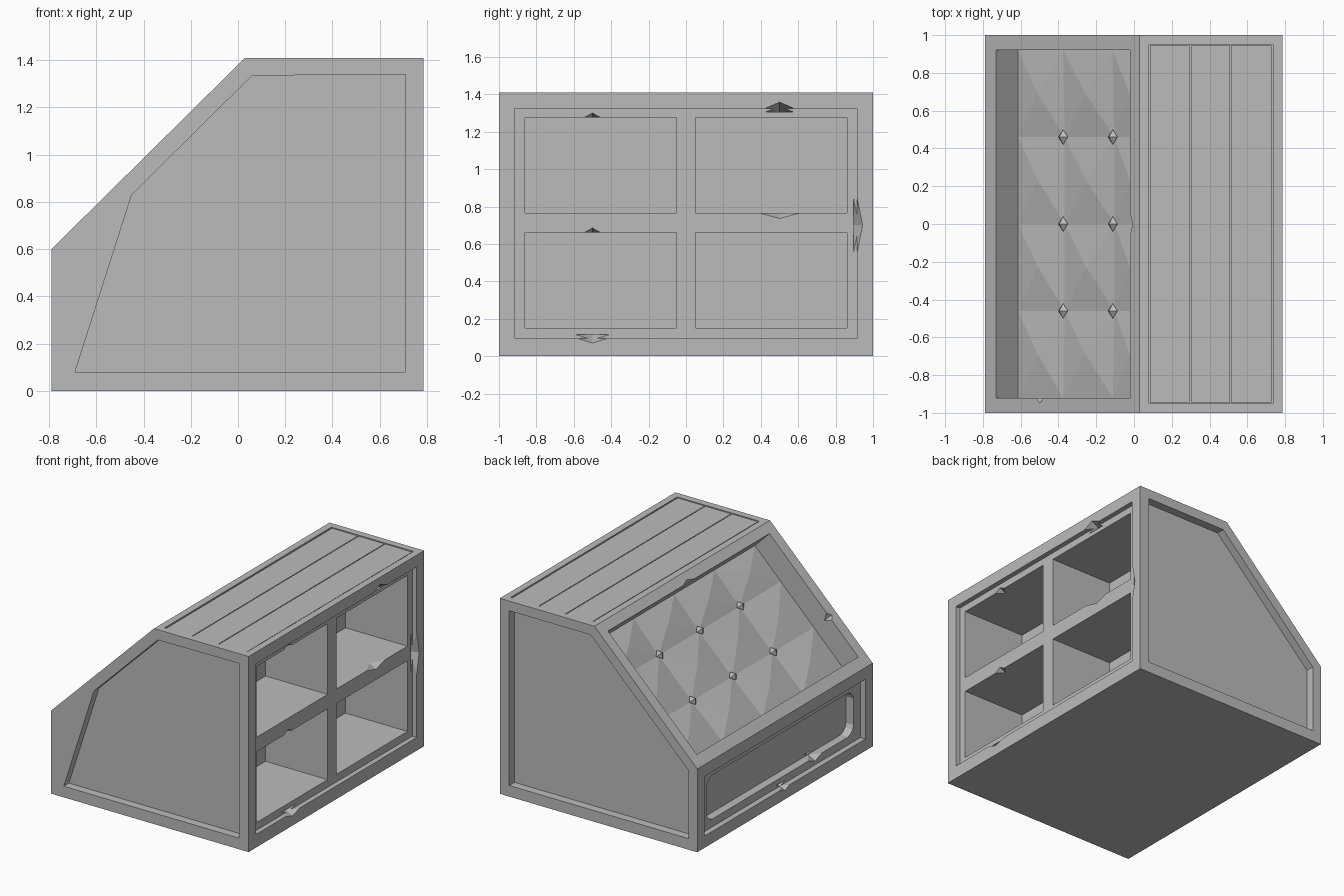
import bpy, bmesh, math
from mathutils import Vector

cube = bpy.data.objects.get("Cube")
if cube:
    bpy.data.objects.remove(cube, do_unlink=True)

grey = bpy.data.materials.new("plain grey")
grey.use_nodes = True
grey.diffuse_color = (0.5, 0.5, 0.5, 1)
grey.node_tree.nodes["Principled BSDF"].inputs["Base Color"].default_value = (0.5, 0.5, 0.5, 1)


def make_object(name, bm):
    bmesh.ops.recalc_face_normals(bm, faces=bm.faces)
    mesh = bpy.data.meshes.new(name)
    bm.to_mesh(mesh)
    bm.free()
    mesh.materials.append(grey)
    obj = bpy.data.objects.new(name, mesh)
    bpy.context.collection.objects.link(obj)
    return obj


def hull(name, points):
    bm = bmesh.new()
    for p in points:
        bm.verts.new(p)
    bmesh.ops.convex_hull(bm, input=bm.verts[:])
    bmesh.ops.dissolve_limit(bm, angle_limit=0.001, verts=bm.verts[:], edges=bm.edges[:])
    return make_object(name, bm)


class Side:
    """A flat side of the cabinet: origin, two axes on it and the inward direction."""

    def __init__(self, origin, u, v, inward):
        self.o, self.u, self.v, self.w = map(Vector, (origin, u, v, inward))

    def at(self, u, v, depth=0):
        return self.o + self.u * u + self.v * v + self.w * depth

    def prism(self, name, outline, start, end):
        return hull(name, [self.at(u, v, d) for d in (start, end) for u, v in outline])


def rect(u0, u1, v0, v1):
    return [(u0, v0), (u1, v0), (u1, v1), (u0, v1)]


def cut(target, cutter):
    cutter.hide_render = True
    mod = target.modifiers.new("cut", "BOOLEAN")
    mod.operation = "DIFFERENCE"
    mod.solver = "EXACT"
    mod.object = cutter
    bpy.context.view_layer.objects.active = target
    bpy.ops.object.modifier_apply(modifier=mod.name)
    bpy.data.objects.remove(cutter, do_unlink=True)


def chip(target, side, u, v, du, dv, half, depth):
    """Worn wedge in an edge, pointing along (du, dv)."""
    length = math.hypot(du, dv)
    a, b = du / length, dv / length
    base = (u - a * 0.02, v - b * 0.02)
    ends = [(base[0] - b * half, base[1] + a * half), (base[0] + b * half, base[1] - a * half)]
    pts = [side.at(p[0], p[1], depth - 0.02) for p in ends + [(u + du, v + dv)]]
    pts.append(side.at(base[0], base[1], depth + 0.09))
    cut(target, hull("chip", pts))


left_x, right_x, top_z = -0.79, 0.785, 1.41
slope_low, slope_high = Vector((left_x, 0, 0.6)), Vector((0.03, 0, top_z))
along = (slope_high - slope_low).normalized()
inward = Vector((along.z, 0, -along.x))

front = Side((0, -1, 0), (1, 0, 0), (0, 0, 1), (0, 1, 0))
back = Side((0, 1, 0), (1, 0, 0), (0, 0, 1), (0, -1, 0))
shelf_side = Side((right_x, 0, 0), (0, 1, 0), (0, 0, 1), (-1, 0, 0))
low_side = Side((left_x, 0, 0), (0, 1, 0), (0, 0, 1), (1, 0, 0))
top = Side((0, 0, top_z), (1, 0, 0), (0, 1, 0), (0, 0, -1))
slope = Side(slope_low, along, (0, 1, 0), inward)

# Cabinet body with a sloping side
body = front.prism("cabinet_body", [(left_x, 0), (right_x, 0), (right_x, top_z),
                                    (0.03, top_z), (left_x, 0.6)], 0, 2)

# Recessed end panels
cut(body, front.prism("front_recess", [(-0.69, 0.08), (0.71, 0.08), (0.71, 1.34),
                                       (0.06, 1.335), (-0.45, 0.83)], -0.05, 0.06))
cut(body, back.prism("back_recess", [(-0.72, 0.08), (0.71, 0.08), (0.71, 1.34),
                                     (0.06, 1.34), (-0.72, 0.57)], -0.05, 0.06))

# Framed shelf side with four compartments
cut(body, shelf_side.prism("shelf_frame", rect(-0.915, 0.915, 0.095, 1.325), -0.05, 0.035))
for y0, y1 in ((-0.86, -0.05), (0.05, 0.86)):
    for z0, z1 in ((0.15, 0.66), (0.765, 1.275)):
        cut(body, shelf_side.prism("compartment", rect(y0, y1, z0, z1), -0.03, 0.53))

# Low side with a rounded slot
cut(body, low_side.prism("slot_frame", rect(-0.915, 0.915, 0.085, 0.515), -0.05, 0.04))
slot, r = [], 0.08
for i in range(16):
    t = math.tau * (i + 0.5) / 16
    slot.append((math.copysign(0.84 - r, math.cos(t)) + r * math.cos(t),
                 0.3 + math.copysign(0.16 - r, math.sin(t)) + r * math.sin(t)))
cut(body, low_side.prism("slot", slot, -0.03, 0.1))

# Shallow recess for the top planks and deep recess for the padded slope
cut(body, top.prism("top_recess", rect(0.08, 0.735, -0.95, 0.95), -0.05, 0.015))
u0, u1, depth = 0.084, 1.08, 0.18
cut(body, slope.prism("slope_recess", rect(u0, u1, -0.92, 0.92), -0.05, depth))

# Worn edges
chip(body, shelf_side, 0.5, 1.325, 0, 0.045, 0.15, 0)
chip(body, shelf_side, -0.5, 0.095, 0, -0.035, 0.18, 0)
chip(body, shelf_side, 0.915, 0.7, 0.04, 0, 0.3, 0)
chip(body, shelf_side, 0.5, 0.765, 0, -0.04, 0.22, 0.035)
for z in (0.66, 1.275):
    chip(body, shelf_side, -0.5, z, 0, 0.035, 0.1, 0.035)
chip(body, low_side, -0.4, 0.14, 0, -0.04, 0.15, 0.04)
chip(body, low_side, 0, 0.085, 0, -0.03, 0.12, 0)
chip(body, slope, 0.41, -0.92, 0, -0.04, 0.06, 0)
chip(body, slope, u1, 0, 0.03, 0, 0.15, 0)

# Top planks with narrow gaps
for i, (x0, x1) in enumerate(((0.088, 0.295), (0.301, 0.507), (0.513, 0.728))):
    top.prism("top_plank_%d" % (i + 1), rect(x0, x1, -0.944, 0.944), 0.004, 0.02)

# Tufted slope panel, pulled in at the buttons
button_us, button_vs = (0.42, 0.79), (-0.46, 0, 0.46)
us, vs = (u0, *button_us, u1), (-0.92, *button_vs, 0.92)
bm = bmesh.new()
grid = [[bm.verts.new(slope.at(u, v, depth - (0.003 if u in button_us and v in button_vs else 0.015)))
         for v in vs] for u in us]
for i in range(len(us) - 1):
    for j in range(len(vs) - 1):
        bm.faces.new((grid[i][j], grid[i + 1][j], grid[i + 1][j + 1], grid[i][j + 1]))
for vert in bmesh.ops.poke(bm, faces=bm.faces[:])["verts"]:
    vert.co -= inward * 0.025
panel = make_object("tufted_panel", bm)
if panel.data.polygons[0].normal.dot(inward) > 0:
    panel.data.flip_normals()

# Faceted buttons
for i, u in enumerate(button_us):
    for j, v in enumerate(button_vs):
        c = slope.at(u, v, depth - 0.015)
        hull("button_%d_%d" % (i + 1, j + 1),
             [c + d * s for d in (along * 0.035, Vector((0, 0.04, 0)), inward * 0.03) for s in (-1, 1)])
